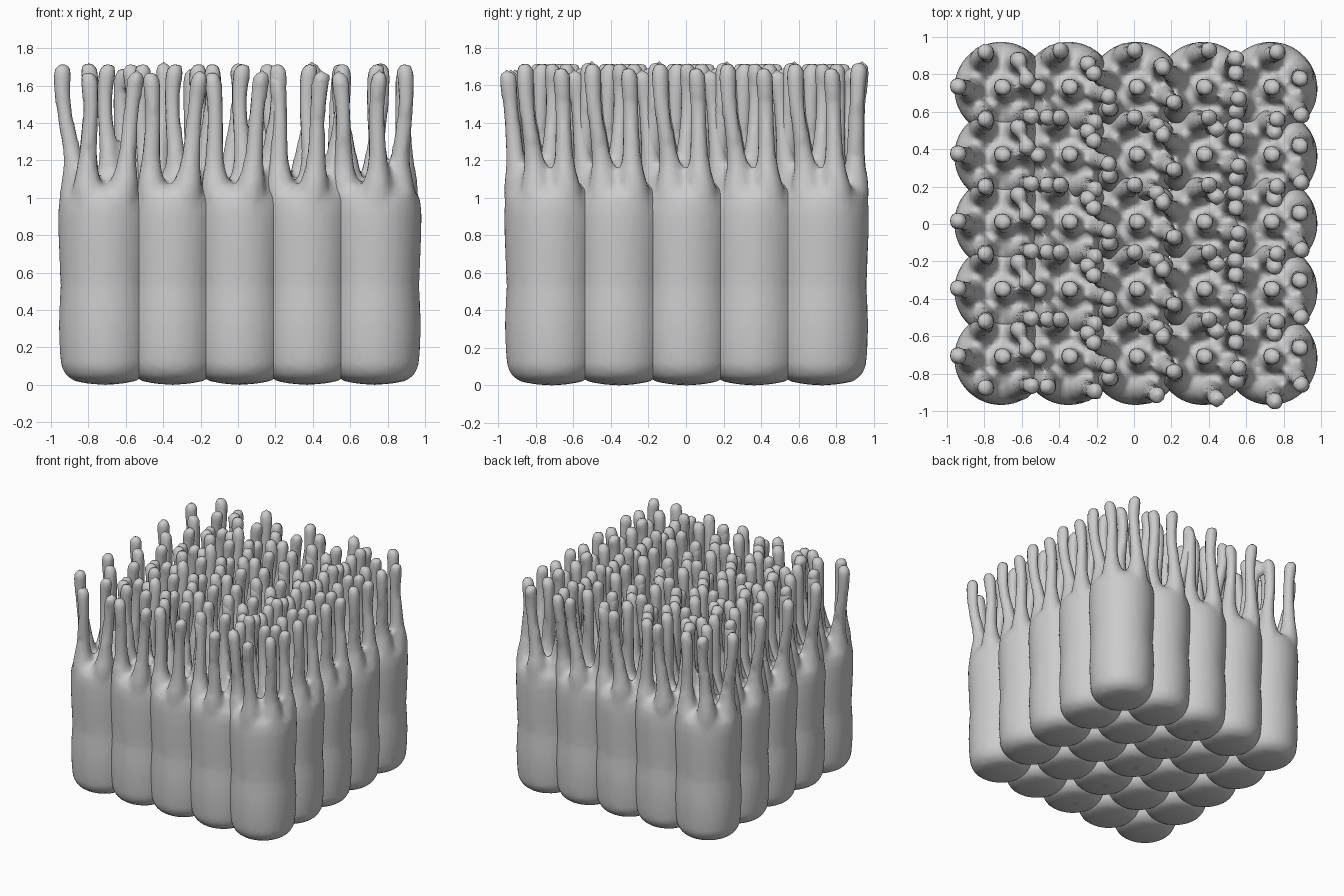
import bpy, bmesh, math

if "Cube" in bpy.data.objects:
    bpy.data.objects.remove(bpy.data.objects["Cube"])

PITCH = 0.36
SEG = 24

# Body profile (radius, height)
BODY = [(0.001, 0.0), (0.09, 0.006), (0.165, 0.02), (0.21, 0.05), (0.236, 0.1),
        (0.244, 0.2), (0.248, 0.32), (0.244, 0.43), (0.238, 0.53), (0.244, 0.65),
        (0.25, 0.8), (0.252, 0.92), (0.243, 1.0), (0.205, 1.05), (0.12, 1.07), (0.001, 1.075)]

# Finger profile (fraction of height, radius)
FINGER = [(0.0, 0.085), (0.12, 0.083), (0.2, 0.073), (0.28, 0.059), (0.38, 0.05),
          (0.5, 0.046), (0.62, 0.043), (0.75, 0.043), (0.86, 0.047), (0.92, 0.049),
          (0.96, 0.044), (0.985, 0.030), (1.0, 0.002)]

# Fingertip offsets per column: W, N, NE, E, SE, SW
TIPS = [
    [(-.225, .01), (-.09, .20), (.10, .15), (.135, .05), (.17, -.15), (-.09, -.155)],
    [(-.155, .00), (-.05, .21), (.11, .13), (.21, -.04), (.15, -.18), (-.12, -.15)],
    [(-.22, .08), (-.01, .21), (.15, .12), (.20, -.07), (.12, -.20), (-.15, -.10)],
    [(-.21, .11), (.025, .21), (.18, .16), (.185, -.05), (.08, -.22), (-.165, -.07)],
    [(-.18, .08), (.03, .20), (.165, .05), (.16, -.14), (.03, -.235), (-.19, -.12)],
]
BASE_ANGLES = [180, 120, 60, 0, 300, 240]
TIP_Z = [1.725, 1.73, 1.70, 1.725, 1.685, 1.68]


def skin(bm, rings, seg):
    """Join horizontal rings (x, y, z, radius) into a closed tube."""
    loops = []
    for x, y, z, r in rings:
        loops.append([bm.verts.new((x + r * math.cos(2 * math.pi * i / seg),
                                    y + r * math.sin(2 * math.pi * i / seg), z))
                      for i in range(seg)])
    for a, b in zip(loops, loops[1:]):
        for i in range(seg):
            j = (i + 1) % seg
            bm.faces.new((a[i], a[j], b[j], b[i]))
    bm.faces.new(loops[0][::-1])
    bm.faces.new(loops[-1])


def finger(bm, base, tip, top, wobble):
    """Gently swaying finger with a flared root and a bulbous end."""
    z0 = 0.95
    rings = []
    for t, r in FINGER:
        s = t * t * (3 - 2 * t)
        w = wobble * math.sin(2 * math.pi * t)
        rings.append((base[0] + (tip[0] - base[0]) * s + w,
                      base[1] + (tip[1] - base[1]) * s - w * 0.5,
                      z0 + (top - z0) * t, r))
    skin(bm, rings, 16)


for col in range(5):
    bm = bmesh.new()
    # Rounded cell body
    skin(bm, [(0, 0, z, r) for r, z in BODY], SEG * 2)
    # Central finger and ring of six
    finger(bm, (0, 0), (0.018, 0.003), 1.725, 0.018)
    for k in range(6):
        a = math.radians(BASE_ANGLES[k] - 7.5 * col)
        base = (0.165 * math.cos(a), 0.165 * math.sin(a))
        finger(bm, base, TIPS[col][k], TIP_Z[k], 0.012 * (-1) ** k)
    for f in bm.faces:
        f.smooth = True
    me = bpy.data.meshes.new("cell_column")
    bm.to_mesh(me)
    bm.free()
    ob = bpy.data.objects.new("cell_column_%d" % (col + 1), me)
    bpy.context.collection.objects.link(ob)
    ob.location = ((col - 2) * PITCH + 0.01, -2 * PITCH + 0.003, 0)

    # Blend fingers into the body, then repeat the cell front to back
    rm = ob.modifiers.new("blend", 'REMESH')
    rm.mode = 'VOXEL'
    rm.voxel_size = 0.024
    rm.use_smooth_shade = True
    sm = ob.modifiers.new("soften", 'SMOOTH')
    sm.factor = 0.5
    sm.iterations = 3
    dm = ob.modifiers.new("lighten", 'DECIMATE')
    dm.ratio = 0.45
    ar = ob.modifiers.new("rows", 'ARRAY')
    ar.count = 5
    ar.use_relative_offset = False
    ar.use_constant_offset = True
    ar.constant_offset_displace = (0, PITCH, 0)
